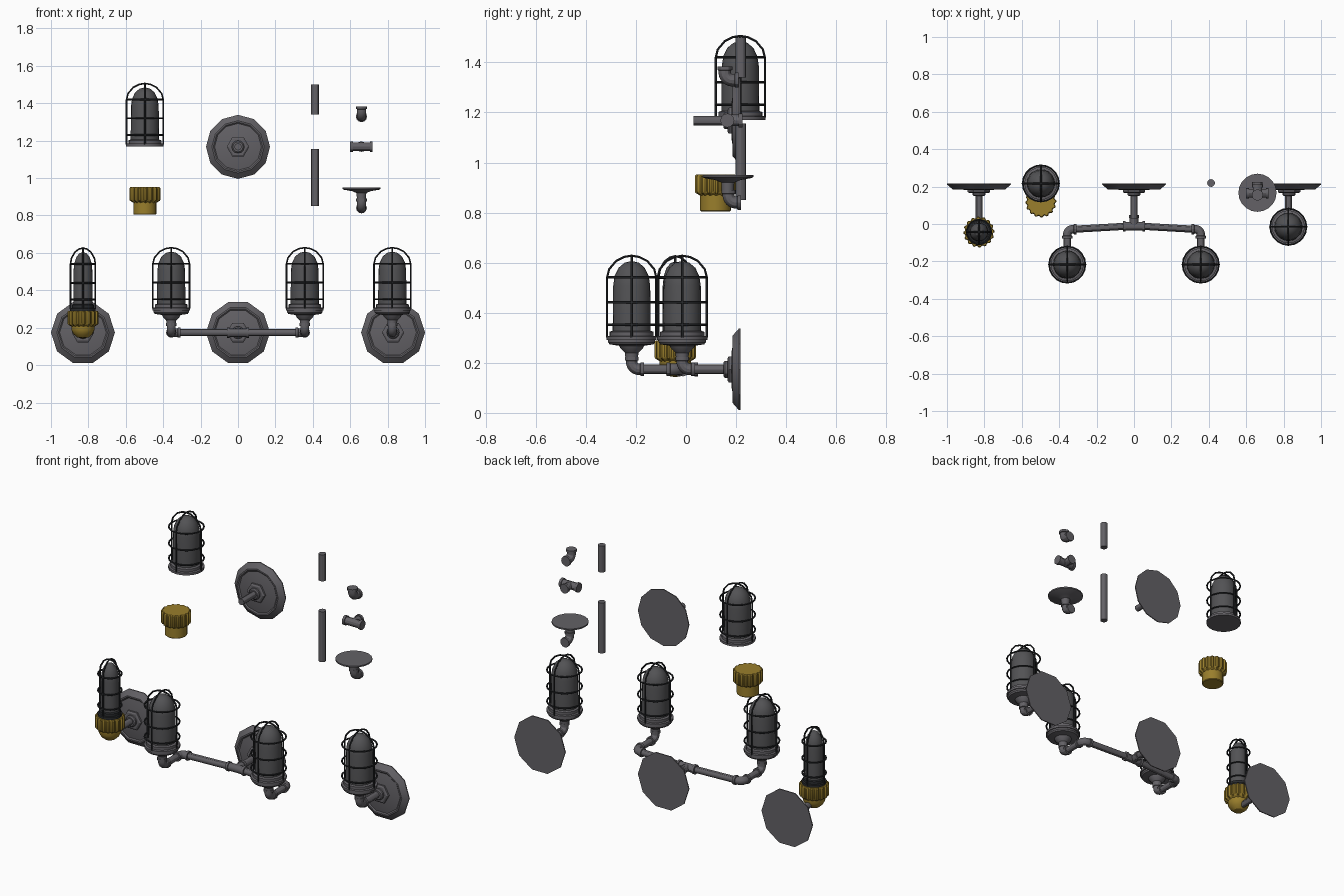
import bpy, bmesh
from math import sin, cos, pi
from mathutils import Vector as V

if "Cube" in bpy.data.objects:
    bpy.data.objects.remove(bpy.data.objects["Cube"])


def material(name, rgb):
    m = bpy.data.materials.new(name)
    m.use_nodes = True
    m.diffuse_color = (*rgb, 1)
    m.node_tree.nodes["Principled BSDF"].inputs["Base Color"].default_value = (*rgb, 1)
    return m


STEEL = material("grey steel", (0.125, 0.12, 0.132))
GLASS = material("smoky glass", (0.085, 0.085, 0.09))
CAGE = material("dark iron", (0.022, 0.024, 0.027))
BRASS = material("brass", (0.32, 0.21, 0.025))
X, Y, Z = V((1, 0, 0)), V((0, 1, 0)), V((0, 0, 1))


def skin(name, rings, mat, caps=True, closed=False):
    """Join rings of points into a surface."""
    bm = bmesh.new()
    loops = [[bm.verts.new(p) for p in ring] for ring in rings]
    n = len(loops[0])
    pairs = list(zip(loops, loops[1:]))
    if closed:
        pairs.append((loops[-1], loops[0]))
    for a, b in pairs:
        for k in range(n):
            bm.faces.new((a[k], a[(k + 1) % n], b[(k + 1) % n], b[k]))
    if caps and not closed:
        bm.faces.new(loops[0])
        bm.faces.new(loops[-1])
    bmesh.ops.remove_doubles(bm, verts=bm.verts, dist=1e-5)
    bmesh.ops.recalc_face_normals(bm, faces=bm.faces)
    mesh = bpy.data.meshes.new(name)
    bm.to_mesh(mesh)
    bm.free()
    mesh.materials.append(mat)
    ob = bpy.data.objects.new(name, mesh)
    bpy.context.collection.objects.link(ob)
    bpy.ops.object.select_all(action="DESELECT")
    ob.select_set(True)
    bpy.context.view_layer.objects.active = ob
    bpy.ops.object.shade_smooth_by_angle(angle=pi / 6)
    return ob


def lathe(name, profile, at, mat, axis=Z, sides=20, toothed=False, width=1):
    """Turn a (radius, height) profile about an axis."""
    u = X
    v = axis.cross(u)
    rings = []
    for r, h in profile:
        ring = []
        for k in range(sides):
            a = 2 * pi * k / sides
            rr = r * width * (0.91 if toothed and k % 4 > 1 else 1)
            ring.append(V(at) + axis * h + u * rr * cos(a) + v * rr * sin(a))
        rings.append(ring)
    return skin(name, rings, mat)


def tube(name, path, radii, mat, normal, sides=12, closed=False):
    """Sweep a round section along a path lying in the plane of the normal."""
    n = len(path)
    if not isinstance(radii, list):
        radii = [radii] * n
    rings = []
    for i, p in enumerate(path):
        before = path[i - 1] if closed or i else p
        after = path[(i + 1) % n] if closed or i < n - 1 else p
        side = normal.cross((after - before).normalized())
        rings.append([p + radii[i] * (normal * cos(2 * pi * k / sides) + side * sin(2 * pi * k / sides))
                      for k in range(sides)])
    return skin(name, rings, mat, closed=closed)


def pipe(name, a, b, r=0.019):
    a, b = V(a), V(b)
    return tube(name, [a, b], r, STEEL, X if abs((b - a).x) < 0.01 else Z)


def elbow(name, corner, a, b, reach=0.05, r=0.023):
    """Curved fitting with a collar at both mouths."""
    c = V(corner)
    bend = [c + a * 0.03 * (1 - sin(t)) + b * 0.03 * (1 - cos(t)) for t in (pi * i / 12 for i in range(7))]
    path = [c + a * reach, c + a * (reach - 0.014), c + a * (reach - 0.016)] + bend
    path += [c + b * (reach - 0.016), c + b * (reach - 0.014), c + b * reach]
    collar = [r * 1.2, r * 1.2, r]
    tube(name, path, collar + [r] * 7 + collar[::-1], STEEL, a.cross(b))


def tee(name, at):
    c = V(at)
    for part, d, start in (("run", X, -0.06), ("branch", Y, 0)):
        tube(name + "_" + part, [c + d * start, c + d * 0.06], 0.023, STEEL, Z)
    for end in (-X, X, Y):
        tube(name + "_collar", [c + end * 0.045, c + end * 0.06], 0.028, STEEL, Z)


def wall_plate(x, z, sides=10):
    at = (x, 0.217, z)
    lathe("wall_plate", [(0.171, 0), (0.171, 0.006), (0.14, 0.032), (0.132, 0.032), (0.125, 0.026),
                         (0.07, 0.036)], at, STEEL, -Y, sides)
    lathe("wall_nut", [(0.06, 0.03), (0.06, 0.046), (0.05, 0.052)], at, STEEL, -Y, 6)
    lathe("wall_collar", [(0.034, 0.05), (0.034, 0.062), (0.027, 0.068)], at, STEEL, -Y, 12)


def caged_lamp(x, y, z, width=1):
    at = V((x, y, z))
    lathe("lamp_base", [(0.1, 0), (0.1, 0.014), (0.088, 0.016), (0.088, 0.032), (0.076, 0.036)],
          at, CAGE if width < 1 else STEEL, width=width)
    lathe("lamp_glass", [(0.076, 0.03), (0.074, 0.215), (0.068, 0.255), (0.052, 0.288), (0.028, 0.308), (0, 0.315)],
          at, GLASS, width=width)
    # two arched wires cross over the top
    half = [(0.098, 0.01), (0.098, 0.25), (0.09, 0.282), (0.062, 0.315), (0.03, 0.331)]
    arch = [(-r, h) for r, h in half] + [(0, 0.336)] + half[::-1]
    for d, normal in ((X, Y), (Y, X)):
        tube("cage_wire", [at + d * r * width + Z * h for r, h in arch], 0.005, CAGE, normal, 6)
    for h in (0.06, 0.15, 0.25):
        ring = [at + V((cos(a), sin(a), 0)) * 0.097 * width + Z * h for a in (2 * pi * k / 20 for k in range(20))]
        tube("cage_ring", ring, 0.005, CAGE, Z, 6, closed=True)


def socket(x, y, z):
    lathe("lamp_socket", [(0.025, -0.075), (0.027, -0.052), (0.045, -0.034), (0.05, -0.024), (0.088, -0.018),
                          (0.094, -0.01), (0.094, 0.002)], (x, y, z), STEEL)


def brass_cup(x, y, z, rounded=False):
    """Toothed collar over a plain neck."""
    lathe("brass_collar", [(0.06, 0.062), (0.08, 0.074), (0.083, 0.08), (0.083, 0.14), (0.078, 0.147)],
          (x, y, z), BRASS, sides=64, toothed=True)
    low = [(0, 0), (0.03, 0.005), (0.05, 0.022)] if rounded else [(0.058, 0), (0.062, 0.004)]
    lathe("brass_neck", low + [(0.062, 0.045), (0.062, 0.07)], (x, y, z), BRASS)


AXIS_Z = 0.174

# wall plates
for px in (-0.829, 0, 0.829):
    wall_plate(px, AXIS_Z)
wall_plate(0, 1.167, 12)
pipe("plate_stub", (0, 0.19, 1.167), (0, 0.03, 1.167))

# brass sconce
pipe("brass_sconce_arm", (-0.829, 0.19, AXIS_Z), (-0.829, -0.04, AXIS_Z))
brass_cup(-0.829, -0.043, 0.143, True)
caged_lamp(-0.829, -0.043, 0.29, 0.68)

# single sconce
pipe("single_arm", (0.825, 0.19, AXIS_Z), (0.825, 0.03, AXIS_Z))
elbow("single_elbow", (0.825, -0.015, AXIS_Z), Y, Z)
socket(0.825, -0.015, 0.292)
caged_lamp(0.825, -0.015, 0.292)

# double sconce
pipe("double_arm", (0, 0.19, AXIS_Z), (0, 0.03, AXIS_Z))
tee("double_tee", (0, -0.012, AXIS_Z))
for s in (-1, 1):
    lx = s * 0.357
    pipe("double_crossbar", (s * 0.04, -0.012, AXIS_Z), (s * 0.32, -0.028, AXIS_Z))
    elbow("crossbar_elbow", (lx, -0.028, AXIS_Z), X * -s, -Y)
    pipe("double_forearm", (lx, -0.06, AXIS_Z), (lx, -0.18, AXIS_Z))
    elbow("lamp_elbow", (lx, -0.217, AXIS_Z), Y, Z)
    socket(lx, -0.217, 0.292)
    caged_lamp(lx, -0.217, 0.292)

# loose parts
caged_lamp(-0.498, 0.217, 1.17)
brass_cup(-0.498, 0.118, 0.805)
pipe("short_rod", (0.412, 0.219, 1.34), (0.412, 0.219, 1.5), 0.021)
pipe("long_rod", (0.412, 0.219, 0.85), (0.412, 0.219, 1.155), 0.021)
elbow("loose_elbow", (0.66, 0.155, 1.329), Z, Y, 0.055, 0.025)
tee("loose_tee", (0.66, 0.165, 1.168))
elbow("flange_elbow", (0.66, 0.17, 0.84), Z, Y, 0.05, 0.024)
lathe("flange_disc", [(0.024, -0.07), (0.026, -0.03), (0.05, -0.02), (0.095, -0.012), (0.102, -0.008),
                      (0.102, 0)], (0.66, 0.167, 0.95), STEEL)
